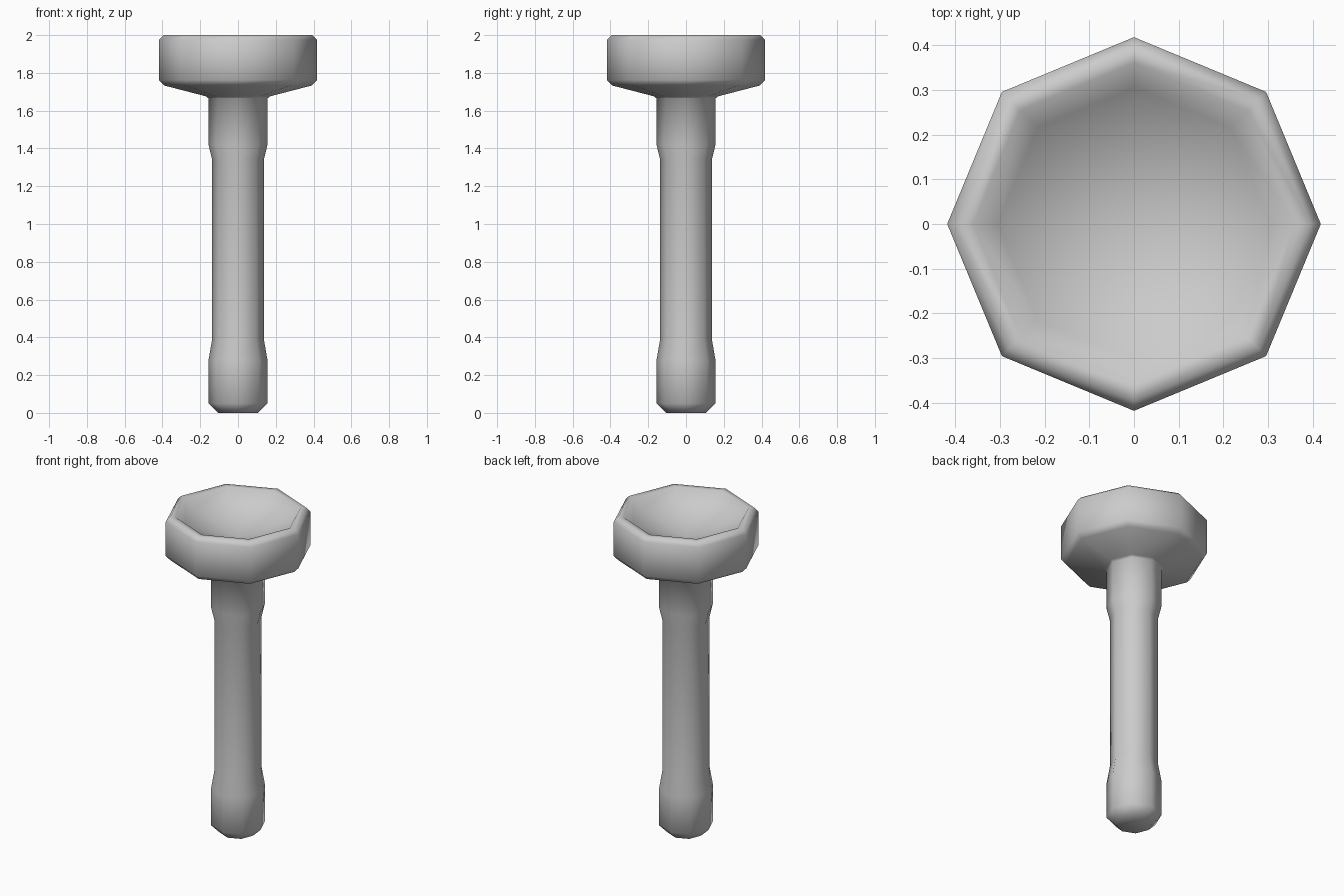
import bpy, bmesh
from math import cos, sin, pi

if "Cube" in bpy.data.objects:
    bpy.data.objects.remove(bpy.data.objects["Cube"])

SIDES = 8

def lathe(name, profile):
    """Spin (radius, z) points into an eight-sided smooth-shaded part."""
    bm = bmesh.new()
    rings = []
    for r, z in profile:
        if r == 0:
            rings.append([bm.verts.new((0, 0, z))] * SIDES)
        else:
            rings.append([bm.verts.new((r * cos(2 * pi * i / SIDES),
                                        r * sin(2 * pi * i / SIDES), z))
                          for i in range(SIDES)])
    for a, b in zip(rings, rings[1:]):
        for i in range(SIDES):
            j = (i + 1) % SIDES
            quad = list(dict.fromkeys((a[i], a[j], b[j], b[i])))
            bm.faces.new(quad).smooth = True
    bmesh.ops.recalc_face_normals(bm, faces=bm.faces)
    mesh = bpy.data.meshes.new(name)
    bm.to_mesh(mesh)
    bm.free()
    obj = bpy.data.objects.new(name, mesh)
    bpy.context.collection.objects.link(obj)
    return obj

# Shaft with thicker, bevelled grip at the foot and collar at the top, and a
# shallow bowl with a bevelled rim, as one continuous surface
lathe("torch", [
    (0, 0), (0.105, 0), (0.156, 0.05), (0.156, 0.28), (0.137, 0.39),
    (0.137, 1.34), (0.156, 1.42), (0.156, 1.665), (0.17, 1.676),
    (0.39, 1.733), (0.418, 1.762), (0.418, 1.975), (0.395, 2.0),
    (0.36, 2.0), (0.305, 1.935), (0, 1.85),
])
